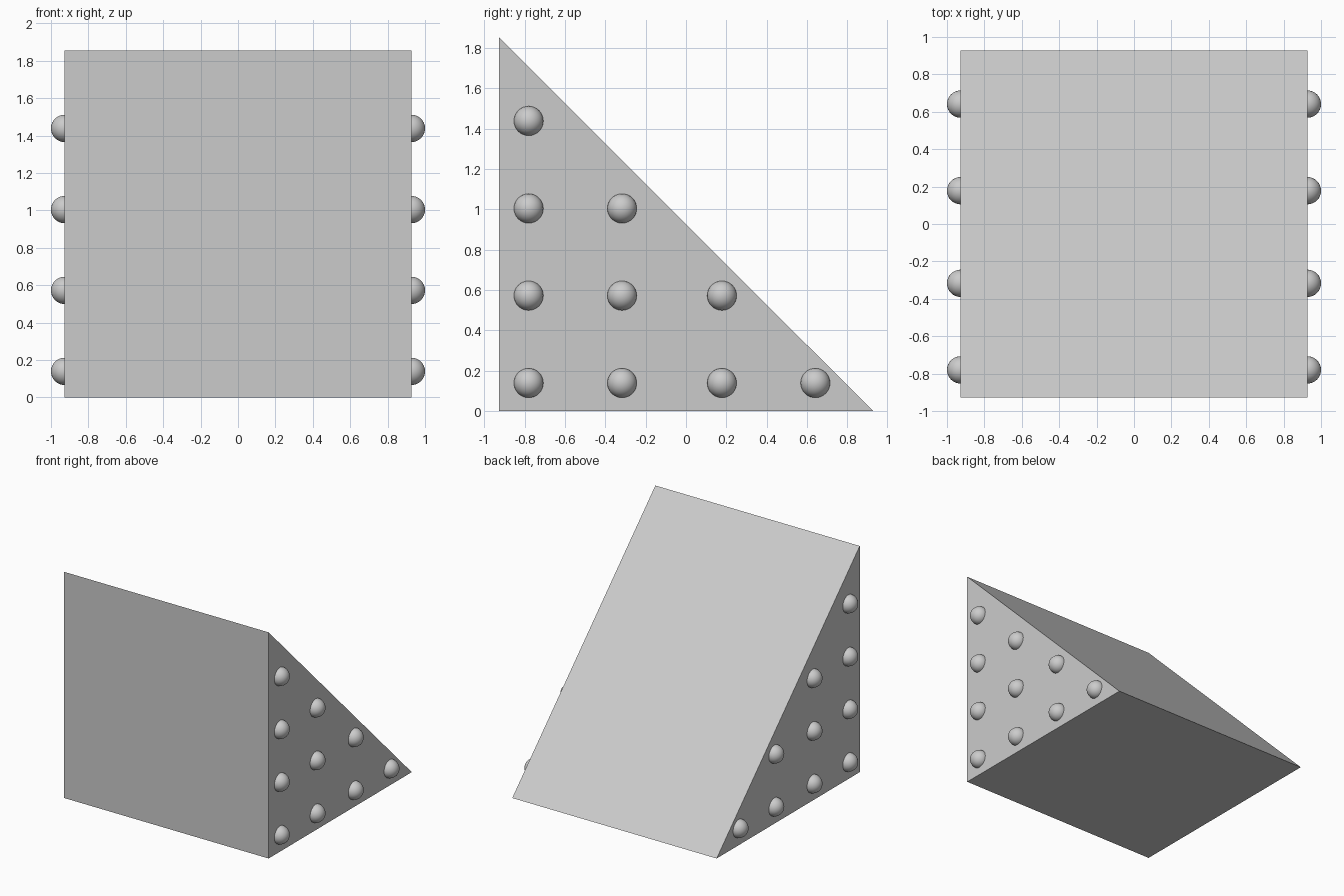
import bpy, bmesh
from mathutils import Matrix, Vector

if "Cube" in bpy.data.objects:
    bpy.data.objects.remove(bpy.data.objects["Cube"])

W = 0.927      # half width of the wedge
H = 1.854      # height at the front
R = 0.073      # stud radius


def make_object(name, bm):
    bmesh.ops.recalc_face_normals(bm, faces=bm.faces)
    mesh = bpy.data.meshes.new(name)
    bm.to_mesh(mesh)
    bm.free()
    obj = bpy.data.objects.new(name, mesh)
    bpy.context.collection.objects.link(obj)
    return obj


# Wedge body: right triangle extruded along x
bm = bmesh.new()
profile = [(-W, 0), (W, 0), (-W, H)]
face = bm.faces.new([bm.verts.new((-W, y, z)) for y, z in profile])
ext = bmesh.ops.extrude_face_region(bm, geom=[face])
bmesh.ops.translate(bm, vec=Vector((2 * W, 0, 0)),
                    verts=[g for g in ext["geom"] if isinstance(g, bmesh.types.BMVert)])
make_object("wedge_body", bm)

# Round studs: triangular grid half sunk into each side face
columns = [-0.78, -0.317, 0.178, 0.641]
rows = [0.139, 0.572, 1.004, 1.438]
for side, label in ((-1, "left"), (1, "right")):
    bm = bmesh.new()
    for i, y in enumerate(columns):
        for z in rows[:4 - i]:
            bmesh.ops.create_uvsphere(bm, u_segments=32, v_segments=16, radius=R,
                                      matrix=Matrix.Translation((side * W, y, z)))
    for f in bm.faces:
        f.smooth = True
    make_object(label + "_studs", bm)
